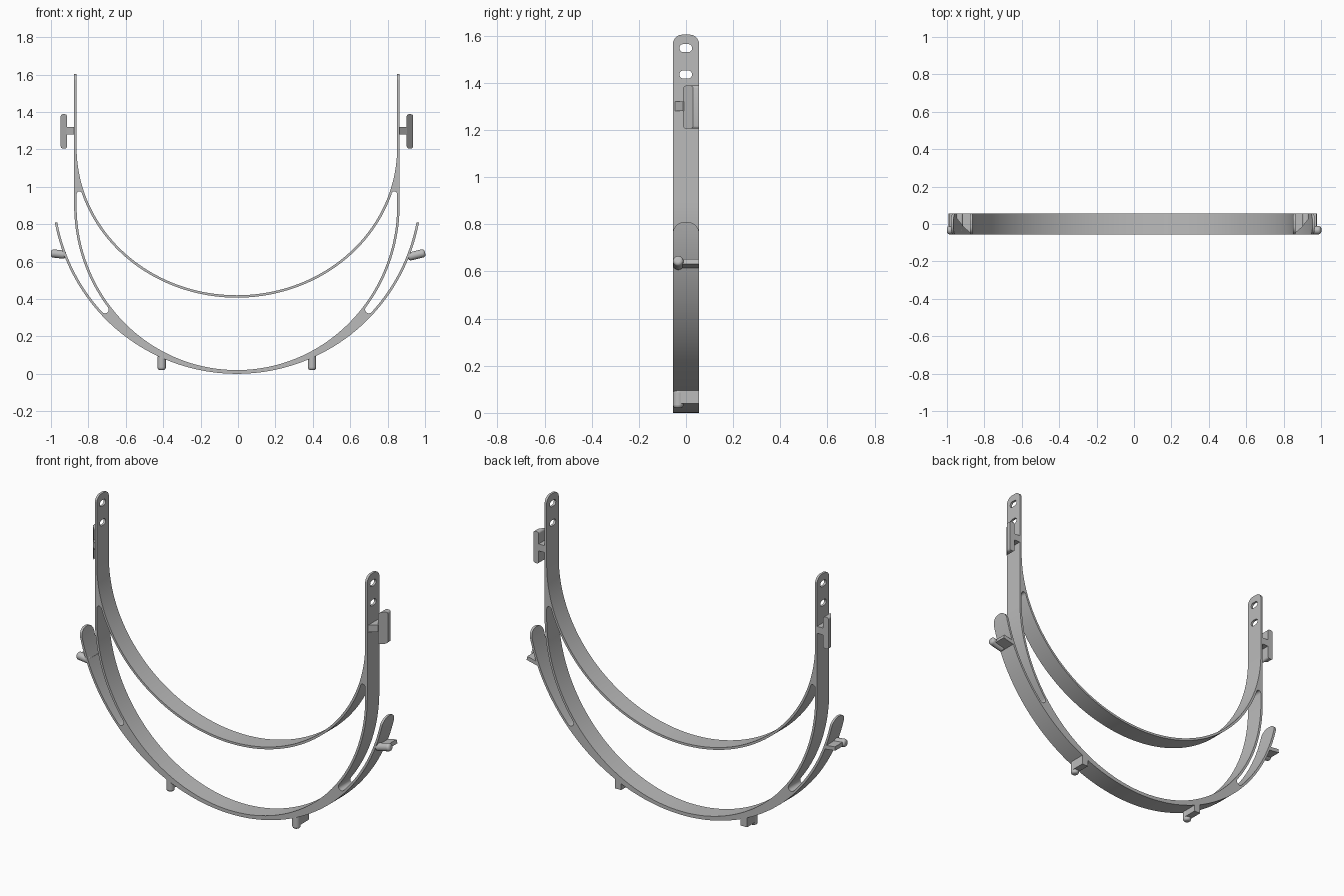
import bpy, bmesh
from math import sin, cos, radians, pi, atan2
from mathutils import Vector, Matrix

if "Cube" in bpy.data.objects:
    bpy.data.objects.remove(bpy.data.objects["Cube"])

HALF = 0.055      # half depth of the straps
AXIS = -0.006     # x of the mirror plane

grey = bpy.data.materials.new("plastic_grey")
grey.use_nodes = True
COLOR = (0.5, 0.5, 0.5, 1)
grey.diffuse_color = COLOR
grey.node_tree.nodes["Principled BSDF"].inputs["Base Color"].default_value = COLOR


def finish(name, bm):
    bmesh.ops.recalc_face_normals(bm, faces=bm.faces)
    mesh = bpy.data.meshes.new(name)
    bm.to_mesh(mesh)
    bm.free()
    mesh.materials.append(grey)
    obj = bpy.data.objects.new(name, mesh)
    bpy.context.collection.objects.link(obj)
    return obj


def prism(name, loops, axis, lo, hi):
    """Fill closed 2D loops (holes allowed) and extrude them along an axis."""
    place = {"x": lambda u, v, w: (w, u, v),
             "y": lambda u, v, w: (u, w, v),
             "z": lambda u, v, w: (u, v, w)}[axis]
    bm = bmesh.new()
    for loop in loops:
        vs = [bm.verts.new(place(u, v, lo)) for u, v in loop]
        for a, b in zip(vs, vs[1:] + vs[:1]):
            bm.edges.new((a, b))
    bmesh.ops.triangle_fill(bm, edges=bm.edges[:], use_beauty=True)
    geo = bmesh.ops.extrude_face_region(bm, geom=bm.faces[:], use_keep_orig=True)
    moved = [g for g in geo["geom"] if isinstance(g, bmesh.types.BMVert)]
    bmesh.ops.translate(bm, verts=moved, vec=place(0, 0, hi - lo))
    return finish(name, bm)


def arc(cx, cz, a, b, start, end, n):
    angles = [radians(start + (end - start) * i / n) for i in range(n + 1)]
    return [(cx + a * cos(t), cz + b * sin(t)) for t in angles]


def cap(p, q, turn, n=8):
    """Half circle between two points, end points left out."""
    cx, cz = (p[0] + q[0]) / 2, (p[1] + q[1]) / 2
    r = Vector((p[0] - q[0], p[1] - q[1])).length / 2
    s = atan2(p[1] - cz, p[0] - cx)
    return [(cx + r * cos(s + turn * pi * i / n), cz + r * sin(s + turn * pi * i / n))
            for i in range(1, n)]


def mirrored(half):
    left = [(-x, z) for x, z in reversed(half) if x > 1e-4]
    return [(x + AXIS, z) for x, z in half + left]


def select_only(obj):
    bpy.ops.object.select_all(action="DESELECT")
    obj.select_set(True)
    bpy.context.view_layer.objects.active = obj


def cut(obj, cutter):
    mod = obj.modifiers.new("cut", "BOOLEAN")
    mod.operation, mod.solver, mod.object = "DIFFERENCE", "EXACT", cutter
    cutter.hide_render = True
    select_only(obj)
    bpy.ops.object.modifier_apply(modifier=mod.name)
    bpy.data.objects.remove(cutter)


# Strap frame: outer contour and the crescent opening
outer = arc(0, 0.99, 0.99, 0.99, -90, -10.5, 48)
hook_inner = arc(0, 0.99, 0.977, 0.977, -10.5, -42.5, 24)
band_outer = arc(0, 0.9, 0.87, 0.893, -37.5, 0, 24)
brow_inner = arc(0, 1.21, 0.857, 0.79, 0, -90, 48)
contour = (outer + hook_inner + cap(hook_inner[-1], band_outer[0], -1) + band_outer
           + [(0.87, 1.605), (0.857, 1.605)] + brow_inner)
brow_outer = arc(0, 1.21, 0.87, 0.803, -90, -18.1, 40)
band_inner = [(0.857, 0.96)] + arc(0, 0.9, 0.857, 0.88, 0, -90, 48)
opening = brow_outer + cap(brow_outer[-1], band_inner[0], -1) + band_inner
frame = prism("strap_frame", [mirrored(contour), mirrored(opening)], "y", -HALF, HALF)


# Rounded strap ends and slotted holes
def end_cutter(top, r, x0, x1):
    k = HALF - r
    w, low = HALF + 0.02, top - r
    rounded = arc(-k, low, r + 0.0005, r, 180, 90, 8) + arc(k, low, r + 0.0005, r, 90, 0, 8)
    loop = rounded + [(w, low), (w, top + 0.05), (-w, top + 0.05), (-w, low)]
    return prism("end_cutter", [loop], "x", x0, x1)


cut(frame, end_cutter(1.604, 0.04, -1.1, 1.1))
for x0, x1 in ((0.9, 1.1), (-1.1, -0.9)):
    cut(frame, end_cutter(0.809, 0.048, x0, x1))
for z in (1.547, 1.435):
    slot = arc(0.01, z, 0.016, 0.017, -90, 90, 8) + arc(-0.012, z, 0.016, 0.017, 90, 270, 8)
    cut(frame, prism("slot_cutter", [slot], "x", -1.1, 1.1))


def bevel(obj, width):
    mod = obj.modifiers.new("bevel", "BEVEL")
    mod.width, mod.segments, mod.limit_method = width, 4, "ANGLE"
    mod.angle_limit = radians(50)


def peg(name, base, tip, web_len, web_thick):
    """Round-ended peg at the front edge with a flat web behind it."""
    base, tip = Vector(base), Vector(tip)
    d = tip - base
    rot = d.to_track_quat("Z", "Y").to_matrix().to_4x4()
    bm = bmesh.new()
    bmesh.ops.create_cone(bm, cap_ends=True, segments=24, radius1=0.022, radius2=0.022,
                          depth=d.length, matrix=Matrix.Translation((base + tip) / 2) @ rot)
    bevel(finish(name, bm), 0.013)
    # web: quad along the peg axis, extruded through the depth
    side = Vector((-d.z, 0, d.x)).normalized() * web_thick / 2
    far = base + d.normalized() * web_len
    loop = [((p + s).x, (p + s).z) for p, s in
            ((base, side), (far, side), (far, -side), (base, -side))]
    prism(name + "_web", [loop], "y", -0.033, HALF)


for side, s, reach, rise in (("left", 1, 1.006, 0.647), ("right", -1, 0.994, 0.645)):
    def sx(x):
        return AXIS + s * x
    # Side clip: stem and tapered plate
    stem = [(0.866, -0.05), (0.91, -0.012), (0.91, HALF), (0.866, HALF)]
    prism(side + "_clip_stem", [[(sx(x), y) for x, y in stem]], "z", 1.28, 1.32)
    plate = [(0.908, -0.012), (0.942, 0.03), (0.942, HALF), (0.908, HALF)]
    clip = prism(side + "_clip_plate", [[(sx(x), y) for x, y in plate]], "z", 1.205, 1.388)
    # round the plate's top and bottom edges
    bm = bmesh.new()
    bm.from_mesh(clip.data)
    bmesh.ops.dissolve_limit(bm, angle_limit=0.02, verts=bm.verts[:], edges=bm.edges[:])
    rims = [e for e in bm.edges if abs(e.verts[0].co.z - e.verts[1].co.z) < 1e-4
            and abs(e.verts[0].co.x - e.verts[1].co.x) < 1e-4]
    bmesh.ops.bevel(bm, geom=rims, offset=0.011, segments=4, affect="EDGES", profile=0.5)
    bm.to_mesh(clip.data)
    bm.free()
    # Pegs on the hook and under the band
    peg(side + "_upper_peg", (sx(0.915), -0.033, 0.625 if s > 0 else 0.636),
        (sx(reach), -0.033, rise), 0.07, 0.022)
    peg(side + "_lower_peg", (sx(0.402), -0.033, 0.1), (sx(0.402), -0.033, 0.02), 0.06, 0.04)

# Smooth curves, keep hard edges
for obj in [o for o in bpy.context.scene.objects if o.type == "MESH"]:
    select_only(obj)
    bpy.ops.object.shade_smooth_by_angle(angle=radians(30))
